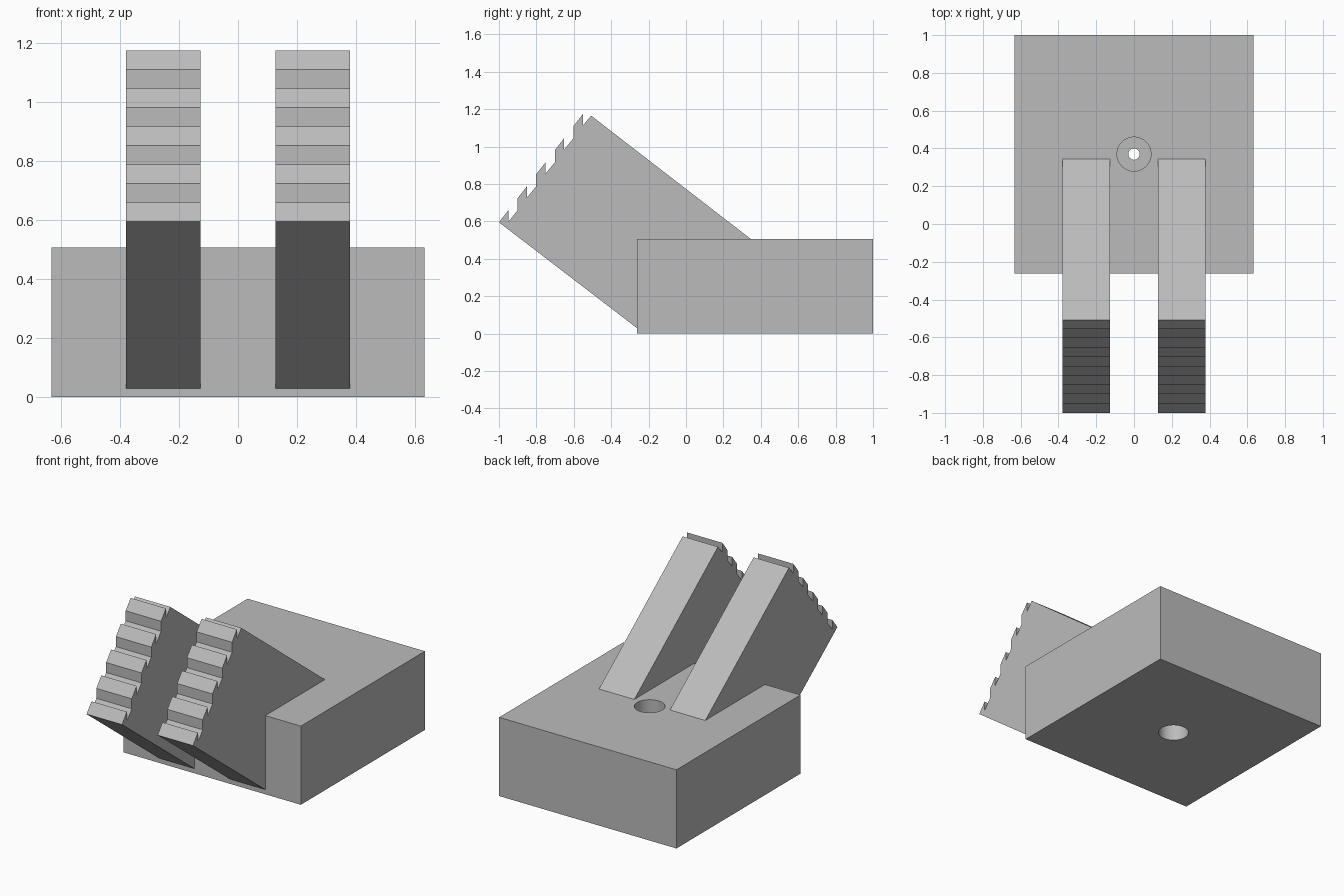
import bpy, bmesh, math
from mathutils import Vector

cube = bpy.data.objects.get("Cube")
if cube:
    bpy.data.objects.remove(cube, do_unlink=True)

grey = bpy.data.materials.new("plain grey")
grey.use_nodes = True
colour = (0.5, 0.5, 0.5, 1)
grey.diffuse_color = colour
grey.node_tree.nodes["Principled BSDF"].inputs["Base Color"].default_value = colour


def make_object(name, bm):
    bmesh.ops.recalc_face_normals(bm, faces=bm.faces)
    mesh = bpy.data.meshes.new(name)
    bm.to_mesh(mesh)
    bm.free()
    mesh.materials.append(grey)
    obj = bpy.data.objects.new(name, mesh)
    bpy.context.collection.objects.link(obj)
    return obj


def activate(obj):
    bpy.ops.object.select_all(action="DESELECT")
    obj.select_set(True)
    bpy.context.view_layer.objects.active = obj


# Base block
WIDTH, FRONT, BACK, HEIGHT = 1.264, -0.263, 1.0, 0.507
bm = bmesh.new()
bmesh.ops.create_cube(bm, size=1)
bmesh.ops.scale(bm, vec=(WIDTH, BACK - FRONT, HEIGHT), verts=bm.verts)
bmesh.ops.translate(bm, vec=(0, (FRONT + BACK) / 2, HEIGHT / 2), verts=bm.verts)
base = make_object("base_block", bm)

# Screw hole: narrow bore with a wide counterbore at each end
HOLE_Y, DEPTH = 0.37, 0.2
for radius, low, high in ((0.03, -0.1, HEIGHT + 0.1),
                          (0.09, HEIGHT - DEPTH, HEIGHT + 0.1),
                          (0.09, -0.1, DEPTH)):
    bm = bmesh.new()
    bmesh.ops.create_cone(bm, cap_ends=True, segments=48,
                          radius1=radius, radius2=radius, depth=high - low)
    bmesh.ops.translate(bm, vec=(0, HOLE_Y, (low + high) / 2), verts=bm.verts)
    cutter = make_object("hole_cutter", bm)
    cutter.hide_render = True
    activate(base)
    cut = base.modifiers.new("hole", "BOOLEAN")
    cut.operation = "DIFFERENCE"
    cut.solver = "EXACT"
    cut.object = cutter
    bpy.ops.object.modifier_apply(modifier=cut.name)
    bpy.data.objects.remove(cutter, do_unlink=True)
activate(base)
bpy.ops.object.shade_smooth_by_angle(angle=math.radians(30))

# Side outline of a slanted arm (y, z) with a sawtooth gripping end
TEETH = 5
start, step = Vector((-1.0, 0.595)), Vector((0.0995, 0.1285))
outline = [Vector((FRONT, 0.03))]
for i in range(TEETH):
    foot = start + step * i
    outline += [foot, foot + Vector((0.05, 0.064)), foot + Vector((0.05, 0.003))]
    if i < TEETH - 1:
        outline.append(foot + Vector((0.0995, 0.064)))
outline += [Vector((-0.507, 1.165)), Vector((0.345, HEIGHT))]

# Pair of arms
INNER, OUTER = 0.127, 0.379
for name, x in (("left_arm", INNER), ("right_arm", -OUTER)):
    bm = bmesh.new()
    side = bm.faces.new([bm.verts.new((x, p.x, p.y)) for p in outline])
    grown = bmesh.ops.extrude_face_region(bm, geom=[side], use_keep_orig=True)
    moved = [v for v in grown["geom"] if isinstance(v, bmesh.types.BMVert)]
    bmesh.ops.translate(bm, vec=(OUTER - INNER, 0, 0), verts=moved)
    make_object(name, bm)
